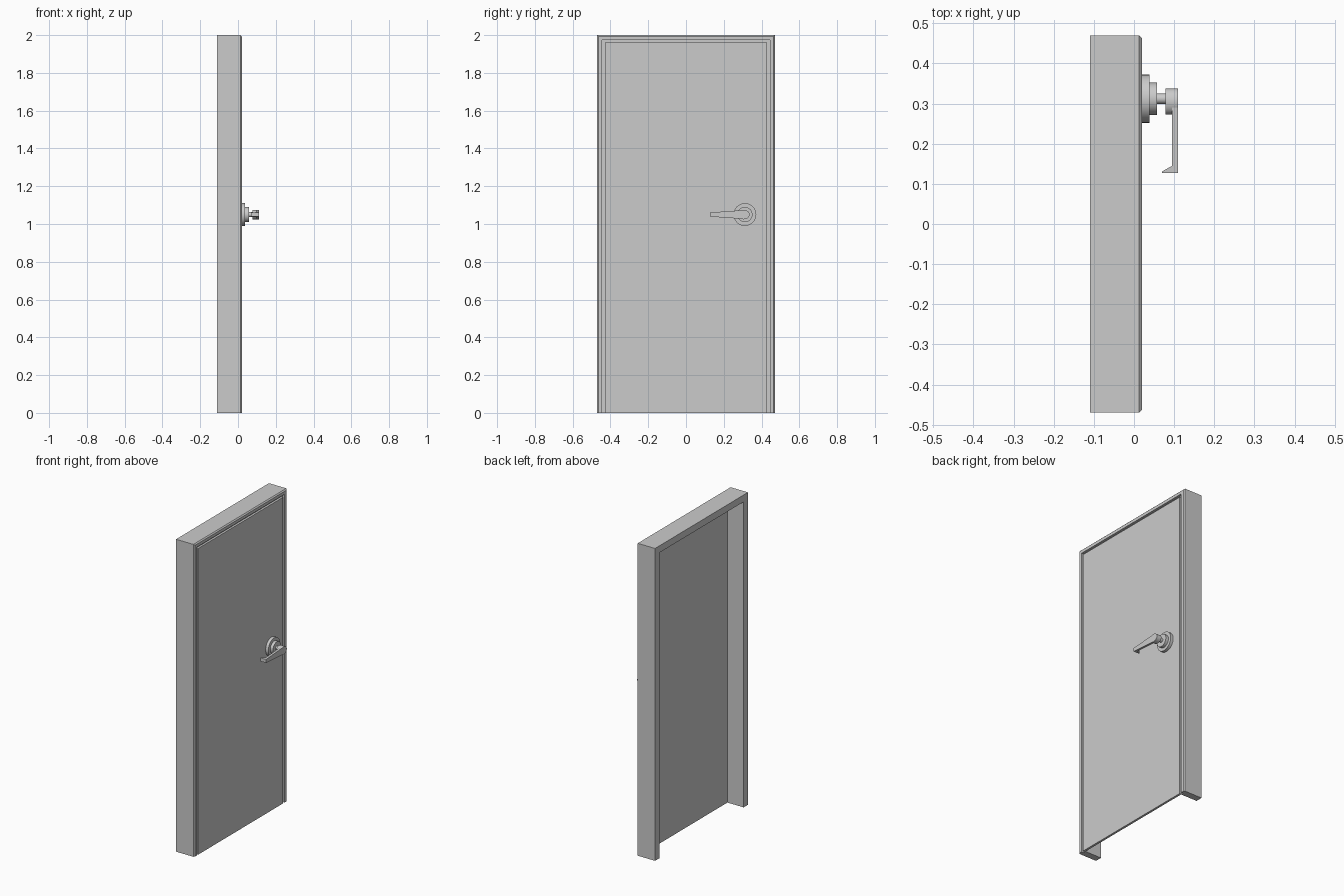
import bpy, bmesh, math
from mathutils import Matrix, Vector

if "Cube" in bpy.data.objects:
    bpy.data.objects.remove(bpy.data.objects["Cube"])


def finish(name, bm, smooth=False):
    bmesh.ops.recalc_face_normals(bm, faces=bm.faces[:])
    me = bpy.data.meshes.new(name)
    bm.to_mesh(me)
    bm.free()
    ob = bpy.data.objects.new(name, me)
    bpy.context.collection.objects.link(ob)
    if smooth:
        bpy.ops.object.select_all(action='DESELECT')
        ob.select_set(True)
        bpy.context.view_layer.objects.active = ob
        bpy.ops.object.shade_smooth_by_angle(angle=math.radians(35))
    return ob


def box(name, x0, x1, y0, y1, z0, z1):
    bm = bmesh.new()
    bmesh.ops.create_cube(bm, size=1)
    for v in bm.verts:
        v.co = Vector(((x0 + x1) / 2 + v.co.x * (x1 - x0),
                       (y0 + y1) / 2 + v.co.y * (y1 - y0),
                       (z0 + z1) / 2 + v.co.z * (z1 - z0)))
    return finish(name, bm)


def disc(name, x0, x1, y, z, ry, rz):
    # cylinder lying along x
    bm = bmesh.new()
    bmesh.ops.create_cone(bm, cap_ends=True, segments=40, radius1=1, radius2=1, depth=x1 - x0,
                          matrix=Matrix.Rotation(math.pi / 2, 4, 'Y'))
    for v in bm.verts:
        v.co = Vector(((x0 + x1) / 2 + v.co.x, y + v.co.y * ry, z + v.co.z * rz))
    return finish(name, bm, True)


# Frame: one section (x, inset from outer edge) swept round three mitred sides
section = [(-0.11, 0), (0.013, 0), (0.02, 0.007), (0.02, 0.026),
           (0.005, 0.026), (0.005, 0.044), (-0.11, 0.044)]
H, W = 2.0, 0.47
bm = bmesh.new()
rings = [[bm.verts.new(p) for p in ((x, -W + i, 0), (x, -W + i, H - i),
                                    (x, W - i, H - i), (x, W - i, 0))]
         for x, i in section]
for k, a in enumerate(rings):
    b = rings[(k + 1) % len(rings)]
    for j in range(3):
        bm.faces.new((a[j], a[j + 1], b[j + 1], b[j]))
for j in (0, 3):
    bm.faces.new([r[j] for r in rings])
finish("door_frame", bm)

# Door leaf, with a narrow groove to the frame
box("door_leaf", 0.005, 0.019, -0.43, 0.43, 0, 1.96)

# Stepped handle base, neck and hub
HY, HZ = 0.312, 1.05
disc("handle_rose", 0.003, 0.038, HY, HZ, 0.06, 0.06)
disc("handle_collar", 0.038, 0.057, HY, HZ, 0.04, 0.04)
disc("handle_neck", 0.057, 0.08, HY, HZ, 0.013, 0.013)
disc("handle_hub", 0.078, 0.11, 0.305, HZ, 0.032, 0.025)

# Tapered lever with its tip hooked back to the door
outline = [(0.11, 0.30), (0.11, 0.127), (0.07, 0.127), (0.07, 0.131),
           (0.095, 0.145), (0.095, 0.30)]
bm = bmesh.new()
sides = []
for s in (-1, 1):
    sides.append([bm.verts.new((x, y, HZ + s * (0.011 + 0.012 * (y - 0.127) / 0.173)))
                  for x, y in outline])
n = len(outline)
for k in range(n):
    m = (k + 1) % n
    bm.faces.new((sides[0][k], sides[0][m], sides[1][m], sides[1][k]))
for s in sides:
    bm.faces.new(s)
finish("handle_lever", bm)
